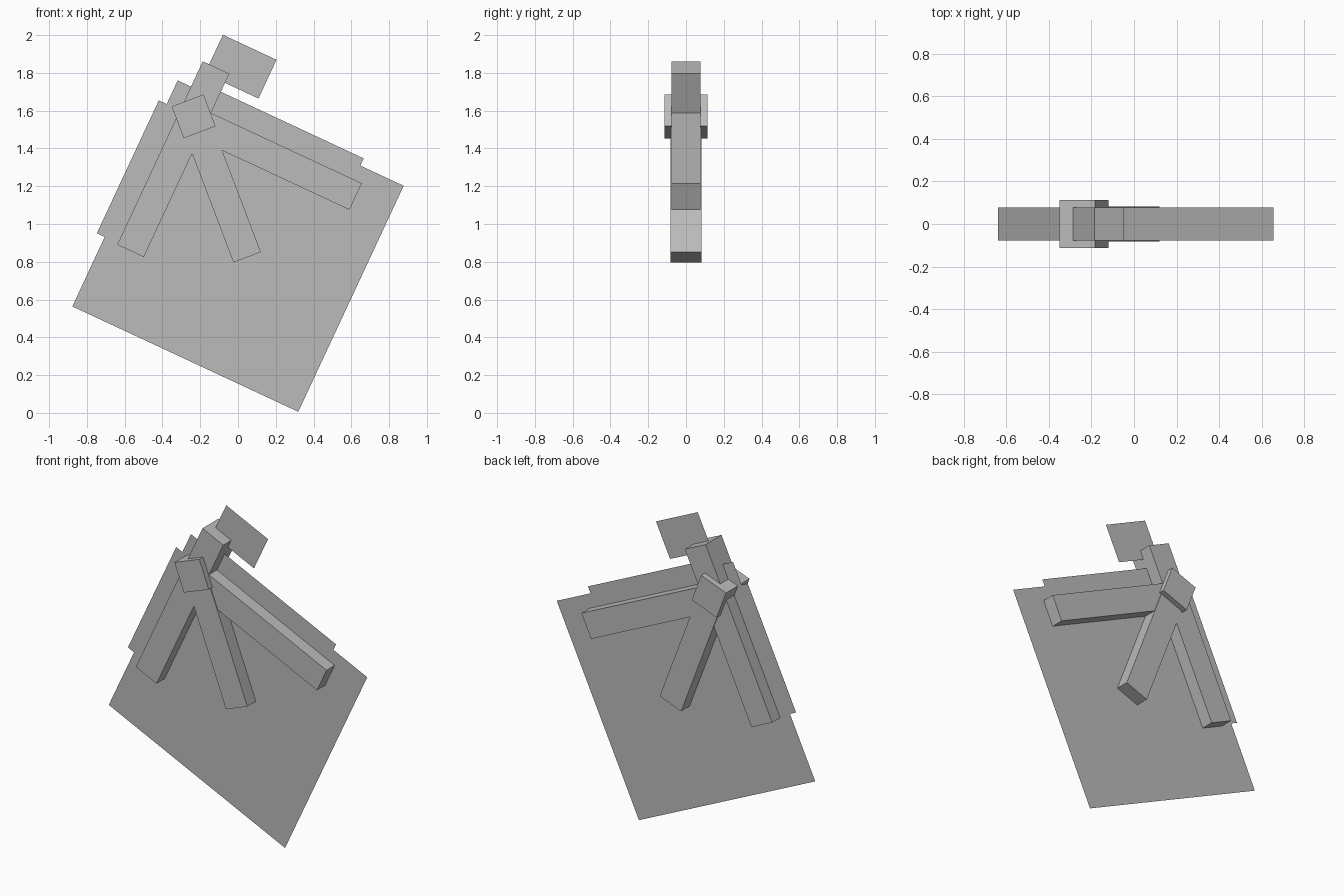
import bpy
import math
from mathutils import Matrix, Vector

cube = bpy.data.objects.get("Cube")
if cube:
    bpy.data.objects.remove(cube, do_unlink=True)

# One grey material for every part
grey = bpy.data.materials.new("plain_grey")
grey.use_nodes = True
colour = (0.5, 0.5, 0.5, 1)
grey.diffuse_color = colour
grey.node_tree.nodes["Principled BSDF"].inputs["Base Color"].default_value = colour

# The tilted frame that the panel and the two long beams share
TILT = math.radians(25)
frame = Matrix.Translation((0, 0, 0.883)) @ Matrix.Rotation(TILT, 4, 'Y')
BEAM = 0.155


def finish(name, matrix):
    obj = bpy.context.object
    obj.name = name
    obj.data.transform(matrix)
    obj.data.materials.append(grey)


def box(name, centre, size, base):
    """Box in the x-z plane of the base frame; size is width, depth, height."""
    bpy.ops.mesh.primitive_cube_add(size=1)
    place = Matrix.Translation((centre[0], 0, centre[1]))
    finish(name, base @ place @ Matrix.Diagonal(Vector((*size, 1))))


def sheet(name, left, right, bottom, top):
    """Flat upright sheet in the tilted frame."""
    bpy.ops.mesh.primitive_plane_add(size=1)
    place = Matrix.Translation(((left + right) / 2, 0, (bottom + top) / 2))
    scale = Matrix.Diagonal((right - left, 1, top - bottom, 1))
    finish(name, frame @ place @ scale @ Matrix.Rotation(math.pi / 2, 4, 'X'))


# Thin sheets
HALF = 0.66
sheet("main_panel", -HALF, HALF, -HALF, HALF)
sheet("side_strip", -0.706, -HALF, -0.254, 0.522)
sheet("top_strip", -0.505, 0.407, HALF, 0.702)
sheet("small_flag", -0.545, -0.232, 0.754, 0.98)

# Long beam and the arm that meets it at a right angle
box("long_beam", (-0.505, 0.272), (BEAM, BEAM, 1.071), frame)
box("cross_arm", (0.013, 0.501), (0.881, BEAM, BEAM), frame)

# Slanted leg, hung from the hub block
hub = Matrix.Translation((-0.235, 0, 1.57)) @ Matrix.Rotation(math.radians(-20.8), 4, 'Y')
box("hub_block", (0, 0), (0.18, 0.228, 0.18), hub)
box("slanted_leg", (0, -0.399), (BEAM, 0.164, 0.798), hub)
